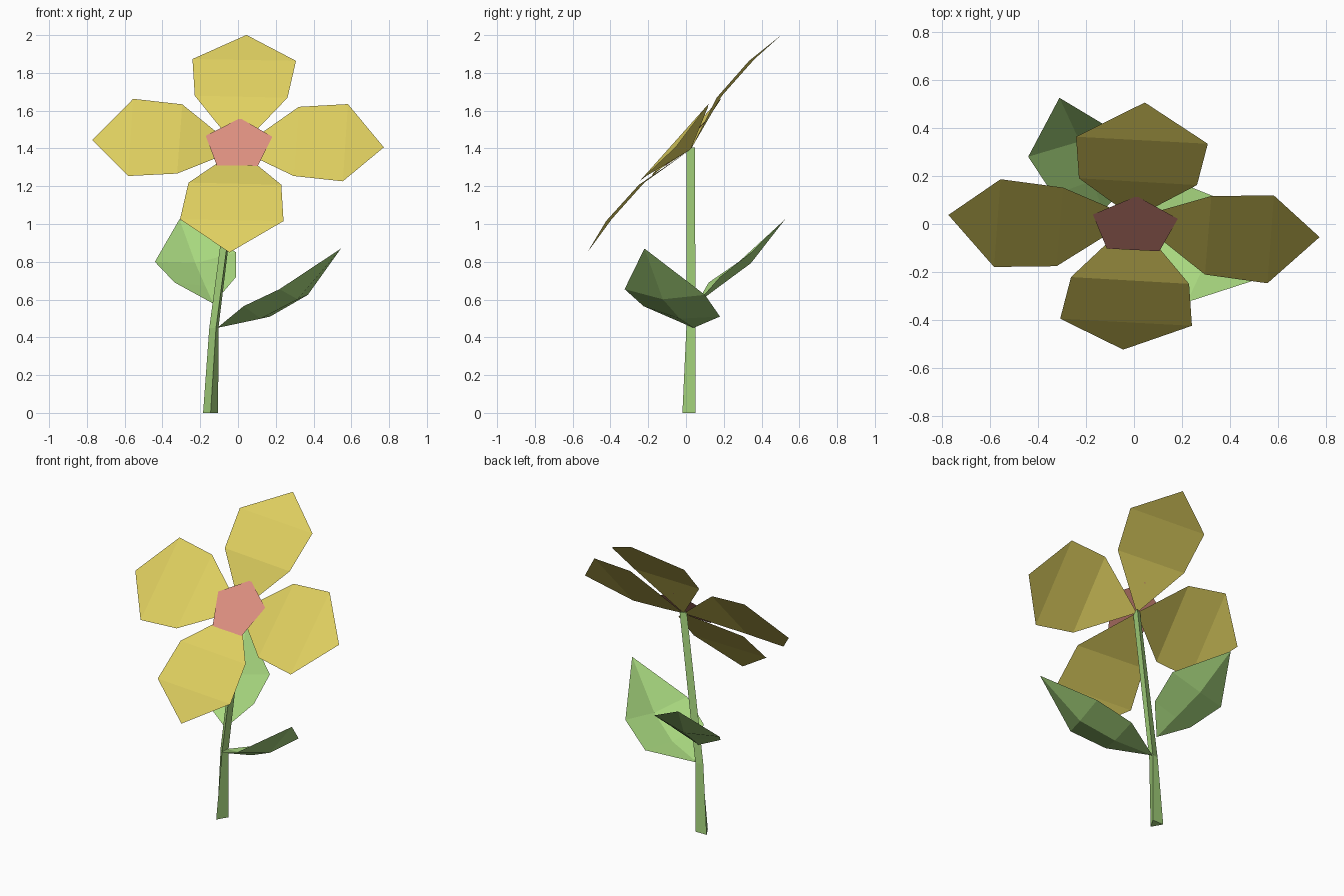
import bpy, math
from mathutils import Vector, Matrix

if "Cube" in bpy.data.objects:
    bpy.data.objects.remove(bpy.data.objects["Cube"])


def material(name, rgb):
    m = bpy.data.materials.new(name)
    m.diffuse_color = (*rgb, 1)
    m.use_nodes = True
    m.node_tree.nodes["Principled BSDF"].inputs["Base Color"].default_value = m.diffuse_color
    return m


yellow = material("petal_yellow", (0.74, 0.63, 0.117))
pink = material("centre_pink", (0.73, 0.28, 0.22))
green = material("leaf_green", (0.39, 0.68, 0.21))


def build(name, verts, faces, mat):
    me = bpy.data.meshes.new(name)
    me.from_pydata([tuple(v) for v in verts], [], faces)
    me.materials.append(mat)
    ob = bpy.data.objects.new(name, me)
    bpy.context.collection.objects.link(ob)
    return ob


# Flower head frame: across (x), up the tilted face, and outward normal
ORIGIN = Vector((0, 0.025, 1.395))
ACROSS = Vector((1, 0, 0))
UP = Vector((0, 0.667, 0.745))
OUT = Vector((0, -0.745, 0.667))


def on_head(u, v, w):
    return ORIGIN + ACROSS * u + UP * v + OUT * (w + 0.028 * u)


# Petals: one folded outline turned four times around the head
PETAL = [(0, 0, 0), (0.262, 0.295, 0.073), (0.307, 0.555, 0.074),
         (0.045, 0.772, 0.045), (-0.241, 0.582, 0.074), (-0.229, 0.322, 0.073)]
for i, side in enumerate(("top", "left", "bottom", "right")):
    turn = Matrix.Rotation(i * math.pi / 2, 3, 'Z')
    build("petal_" + side, [on_head(*(turn @ Vector(p))) for p in PETAL],
          [(0, 1, 5), (1, 2, 4, 5), (2, 3, 4)], yellow)

# Flower centre: flat pentagon lying on the petals
ring = [math.radians(87.5 + 72 * k) for k in range(5)]
build("flower_centre",
      [on_head(0.003 + 0.186 * math.cos(a), 0.186 * math.sin(a) - 0.002, 0.042) for a in ring],
      [(0, 1, 2, 3, 4)], pink)

# Stem: three-sided, tapering, bent and twisted (x, y, z, radius, front angle)
RINGS = [(-0.145, 0.027, 0, 0.046, -90), (-0.124, 0.03, 0.45, 0.029, -75),
         (0.0, 0.026, 1.405, 0.025, -62)]
verts, faces = [], []
for x, y, z, r, a in RINGS:
    for k in range(3):
        t = math.radians(a + 120 * k)
        verts.append((x + r * math.cos(t), y + r * math.sin(t), z))
for s in (0, 3):
    for k in range(3):
        n = (k + 1) % 3
        faces.append((s + k, s + n, s + 3 + n, s + 3 + k))
build("stem", verts, faces + [(2, 1, 0), (6, 7, 8)], green)


# Leaves: V-folded blades with a sunken midrib
def leaf(name, base, near, far, tip):
    base, tip = Vector(base), Vector(tip)
    near, far = [Vector(p) for p in near], [Vector(p) for p in far]
    normal = (tip - base).cross(far[1] - near[1]).normalized()
    if normal.z < 0:
        normal.negate()
    mid = [(n + f) / 2 - normal * 0.045 for n, f in zip(near, far)]
    build(name, [base, *near, *mid, *far, tip],
          [(0, 1, 3), (1, 2, 4, 3), (2, 7, 4), (0, 3, 5), (3, 4, 6, 5), (4, 7, 6)], green)


leaf("right_leaf", (-0.11, 0.04, 0.45),
     [(0.03, -0.225, 0.565), (0.22, -0.325, 0.655)],
     [(0.17, 0.18, 0.51), (0.37, 0.10, 0.625)], (0.545, -0.22, 0.87))
leaf("left_leaf", (-0.13, 0.055, 0.578),
     [(-0.335, 0.12, 0.69), (-0.44, 0.28, 0.80)],
     [(-0.01, 0.18, 0.72), (-0.01, 0.345, 0.85)], (-0.31, 0.525, 1.025))
